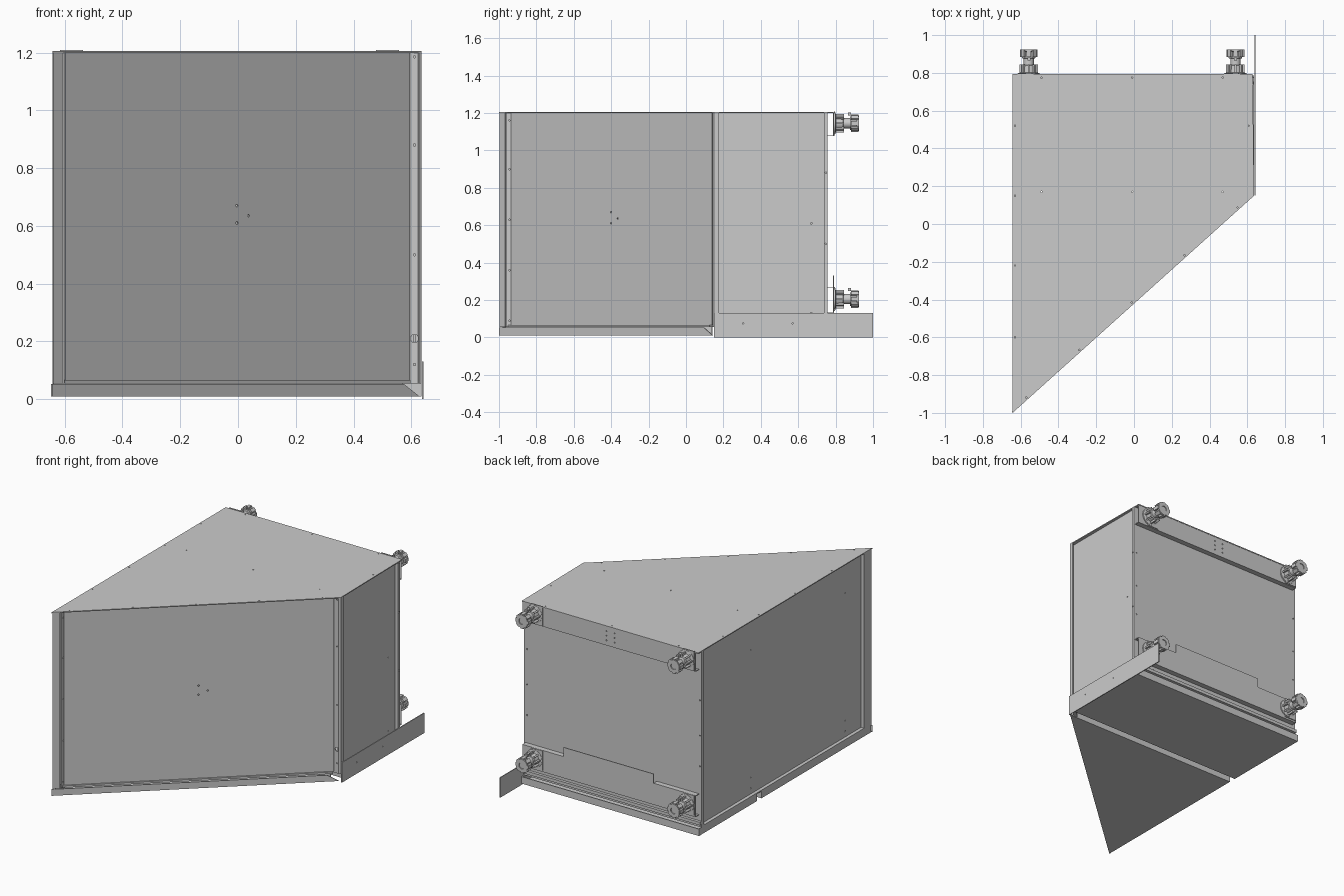
import bpy, bmesh, math
from mathutils import Matrix, Vector

if "Cube" in bpy.data.objects:
    bpy.data.objects.remove(bpy.data.objects["Cube"])

LEFT, RIGHT, TOP, BASE, REAR = -0.643, 0.636, 1.205, 0.055, 0.757
A, B = Vector((LEFT, -1.0)), Vector((RIGHT, 0.15))      # ends of the slanted front
ALONG = (B - A).normalized()
INWARD = Vector((-ALONG.y, ALONG.x))
RECESS = 0.022                                          # side panels sit back by this


def finish(name, bm):
    bmesh.ops.recalc_face_normals(bm, faces=bm.faces)
    mesh = bpy.data.meshes.new(name)
    bm.to_mesh(mesh)
    bm.free()
    obj = bpy.data.objects.new(name, mesh)
    bpy.context.collection.objects.link(obj)
    return obj


def extrude(name, pts, offset):
    """Solid from a flat 3D outline pushed along an offset."""
    bm = bmesh.new()
    face = bm.faces.new([bm.verts.new(p) for p in pts])
    res = bmesh.ops.extrude_face_region(bm, geom=[face])
    moved = [v for v in res["geom"] if isinstance(v, bmesh.types.BMVert)]
    bmesh.ops.translate(bm, verts=moved, vec=offset)
    return finish(name, bm)


def slab(name, plan, z0, z1):
    return extrude(name, [(p[0], p[1], z0) for p in plan], (0, 0, z1 - z0))


def box(name, x0, x1, y0, y1, z0, z1):
    return slab(name, [(x0, y0), (x1, y0), (x1, y1), (x0, y1)], z0, z1)


def front_at(x, inset=0.0):
    """Plan point at a given x on a line parallel to the slanted front."""
    start = A + INWARD * inset
    return start + ALONG * ((x - start.x) / ALONG.x)


def slant_wall(name, x0, x1, z0, z1, inset, thick):
    p, q = front_at(x0, inset), front_at(x1, inset)
    return slab(name, [p, q, q + INWARD * thick, p + INWARD * thick], z0, z1)


def drill(obj, points, axis, radius=0.004):
    """Cut small round holes through a panel."""
    bm = bmesh.new()
    turn = Vector(axis).to_track_quat('Z', 'Y').to_matrix().to_4x4()
    for p in points:
        bmesh.ops.create_cone(bm, cap_ends=True, segments=10, radius1=radius,
                              radius2=radius, depth=0.05,
                              matrix=Matrix.Translation(p) @ turn)
    cutter = finish("hole_cutter", bm)
    cutter.hide_render = True
    mod = obj.modifiers.new("holes", 'BOOLEAN')
    mod.operation, mod.object, mod.solver = 'DIFFERENCE', cutter, 'EXACT'
    bpy.context.view_layer.objects.active = obj
    bpy.ops.object.modifier_apply(modifier=mod.name)
    bpy.data.objects.remove(cutter)


# Top panel with its screw holes
WALL_TOP = TOP - 0.006
top = slab("top_panel", [A, B, (RIGHT - 0.008, 0.793), (LEFT, 0.793)], WALL_TOP, TOP)
spots = [(x, y) for x in (-0.49, -0.01, 0.47) for y in (0.775, 0.17)]
spots += [(-0.63, y) for y in (0.15, -0.22, -0.6)] + [(-0.63, 0.52), (0.61, 0.52)]
spots += [front_at(x, 0.012) for x in (0.548, 0.268, -0.012, -0.29, -0.57)]
drill(top, [(p[0], p[1], TOP) for p in spots], (0, 0, 1))

# Slanted front panel set back between the posts, with a bottom lip
front = slant_wall("front_panel", -0.598, 0.596, BASE + 0.012, WALL_TOP, 0.018, 0.006)
normal = (INWARD.x, INWARD.y, 0)
drill(front, [(*front_at(x, 0.02), z) for x, z in
              ((-0.005, 0.67), (-0.005, 0.61), (0.035, 0.635))], normal, 0.005)
slant_wall("front_bottom_lip", -0.605, 0.597, BASE, BASE + 0.012, 0.008, 0.03)

# Left front post: slanted face, drilled return, side and rear faces
slant_wall("front_post_face", LEFT + 0.004, -0.606, BASE, WALL_TOP, 0.0, 0.006)
ret = box("front_post_return", -0.606, -0.6, -0.962, -0.915, BASE, WALL_TOP)
drill(ret, [(-0.603, -0.944, z) for z in (0.09, 0.36, 0.63, 0.9, 1.16)], (1, 0, 0))
box("front_post_side", LEFT, LEFT + 0.005, -0.993, -0.915, BASE, WALL_TOP)
box("front_post_rear", LEFT, -0.6, -0.921, -0.915, BASE, WALL_TOP)

# Left side: recessed panel, lower lip and rear post
lx = LEFT + RECESS
left = box("left_panel", lx, lx + 0.006, -0.915, REAR - 0.005, BASE, WALL_TOP)
drill(left, [(lx, y, z) for y in (0.22, -0.75) for z in (0.1, 0.17, 1.0)], (1, 0, 0))
box("left_panel_lip", LEFT, lx, -0.92, REAR, BASE, BASE + 0.008)
box("left_rear_post", LEFT, LEFT + 0.005, 0.735, REAR, BASE, WALL_TOP)
box("left_rear_post_fold", LEFT, lx, 0.735, 0.74, BASE, WALL_TOP)

# Right side: recessed panel between drilled flanges and posts
rx = RIGHT - RECESS
right = box("right_panel", rx - 0.006, rx, 0.155, REAR - 0.005, BASE, WALL_TOP)
drill(right, [(rx, 0.67, z) for z in (0.13, 0.61)], (1, 0, 0))
flange = box("right_front_flange", 0.585, RIGHT - 0.01, 0.146, 0.152, BASE, WALL_TOP)
drill(flange, [(0.611, 0.149, z) for z in (1.185, 0.88, 0.5, 0.12)], (0, 1, 0))
drill(flange, [(0.611, 0.149, 0.21)], (0, 1, 0), 0.014)
slant_wall("right_front_post_face", RIGHT - 0.01, RIGHT, BASE, WALL_TOP, 0.0, 0.005)
box("right_front_post", RIGHT - 0.005, RIGHT, 0.15, 0.177, BASE, WALL_TOP)
post = box("right_rear_post", RIGHT - 0.005, RIGHT, 0.737, REAR, BASE, WALL_TOP)
drill(post, [(RIGHT, 0.748, z) for z in (0.5, 0.88)], (1, 0, 0))
box("right_rear_post_fold", rx, RIGHT, 0.737, 0.742, BASE, WALL_TOP)

# Long kick strip on the right, running past the back
strip = box("right_kick_strip", RIGHT + 0.001, 0.643, 0.15, 1.0, 0.0, 0.13)
drill(strip, [(0.64, y, 0.075) for y in (0.305, 0.57)], (1, 0, 0))

# Back panel
back = box("back_panel", LEFT, RIGHT, REAR - 0.005, REAR, BASE, WALL_TOP)
drill(back, [(x, REAR, z) for x in (-0.63, 0.615) for z in (0.45, 0.65, 0.88)], (0, 1, 0))

# Upper rear rail: an open-ended channel under the top panel
RY = 0.786
rail = box("upper_rail_face", LEFT + 0.02, RIGHT - 0.01, RY, RY + 0.005, 1.08, WALL_TOP)
drill(rail, [(x, RY, z) for x in (-0.04, 0.02) for z in (1.11, 1.14, 1.17)], (0, 1, 0))
box("upper_rail_flange", LEFT + 0.02, RIGHT - 0.01, REAR, RY + 0.005, 1.077, 1.081)

# Lower rear rail: channel with a raised middle section
x0, x1 = LEFT + 0.02, RIGHT - 0.01
outline = [(x0, 0.13), (x1, 0.13), (x1, 0.27), (0.33, 0.27), (0.33, 0.33),
           (-0.32, 0.33), (-0.32, 0.27), (x0, 0.27)]
extrude("lower_rail_face", [(x, RY, z) for x, z in outline], (0, 0.005, 0))
box("lower_rail_bottom_flange", x0, x1, REAR, RY + 0.005, 0.13, 0.134)
for a, b in ((x0, -0.32), (0.33, x1)):
    box("lower_rail_top_flange", a, b, REAR, RY + 0.005, 0.266, 0.27)
box("rear_bottom_ledge", LEFT, RIGHT, REAR, 0.775, 0.075, 0.095)

# Rear base tray: floor with turned-up edges
box("rear_tray_floor", LEFT, RIGHT, 0.188, 0.785, 0.01, 0.016)
box("rear_tray_back_edge", LEFT, RIGHT, 0.779, 0.785, 0.01, BASE)
box("rear_tray_front_edge", LEFT, RIGHT, 0.188, 0.194, 0.01, BASE)
for x in (LEFT, RIGHT - 0.006):
    box("rear_tray_side_edge", x, x + 0.006, 0.188, 0.785, 0.01, BASE)

# Front base tray: triangular floor with turned-up edges and slanted skirt
slab("front_tray_floor", [A, front_at(0.615), (0.61, 0.142), (LEFT, 0.142)], 0.01, 0.016)
box("front_tray_rear_edge", LEFT, 0.57, 0.136, 0.142, 0.01, BASE)
box("front_tray_side_edge", LEFT, LEFT + 0.006, -0.98, 0.142, 0.01, BASE)
skirt = [(LEFT, 0.01), (0.628, 0.01), (0.575, 0.052), (LEFT, 0.052)]
extrude("front_skirt", [(*front_at(x), z) for x, z in skirt],
        (INWARD.x * 0.006, INWARD.y * 0.006, 0))


# Adjustable feet, turned around the y axis, with ribs on base and cap
def foot(name, x, z):
    bm = bmesh.new()
    profile = [(0, 0), (0.058, 0), (0.058, 0.008), (0.038, 0.012), (0.035, 0.048),
               (0.027, 0.05), (0.027, 0.085), (0.036, 0.087), (0.036, 0.12),
               (0.042, 0.124), (0.042, 0.134), (0.02, 0.134), (0.02, 0.128), (0, 0.128)]
    verts = [bm.verts.new((r, y, 0)) for r, y in profile]
    edges = [bm.edges.new(pair) for pair in zip(verts, verts[1:])]
    bmesh.ops.spin(bm, geom=verts + edges, axis=(0, 1, 0), cent=(0, 0, 0),
                   steps=32, angle=2 * math.pi)
    bmesh.ops.remove_doubles(bm, verts=bm.verts, dist=0.0002)
    for i in range(8):
        turn = Matrix.Rotation(i * math.pi / 4, 4, 'Y')
        for r, y, size in ((0.041, 0.03, (0.016, 0.046, 0.01)),
                           (0.038, 0.112, (0.018, 0.04, 0.022))):
            bmesh.ops.create_cube(bm, size=1, matrix=turn @ Matrix.Translation((r, y, 0))
                                  @ Matrix.Diagonal((*size, 1)))
    # mounting tab and small clip
    for loc, size in (((-0.02, 0.003, 0.0), (0.08, 0.006, 0.128)),
                      ((0.0, 0.083, 0.05), (0.016, 0.016, 0.016))):
        bmesh.ops.create_cube(bm, size=1, matrix=Matrix.Translation(loc)
                              @ Matrix.Diagonal((*size, 1)))
    obj = finish(name, bm)
    obj.location = (x, RY + 0.005, z)
    bpy.ops.object.select_all(action='DESELECT')
    obj.select_set(True)
    bpy.context.view_layer.objects.active = obj
    bpy.ops.object.shade_smooth_by_angle(angle=math.radians(30))


for side, x in (("left", -0.557), ("right", 0.537)):
    for level, z in (("lower", 0.205), ("upper", 1.145)):
        foot(f"{level}_{side}_foot", x, z)
